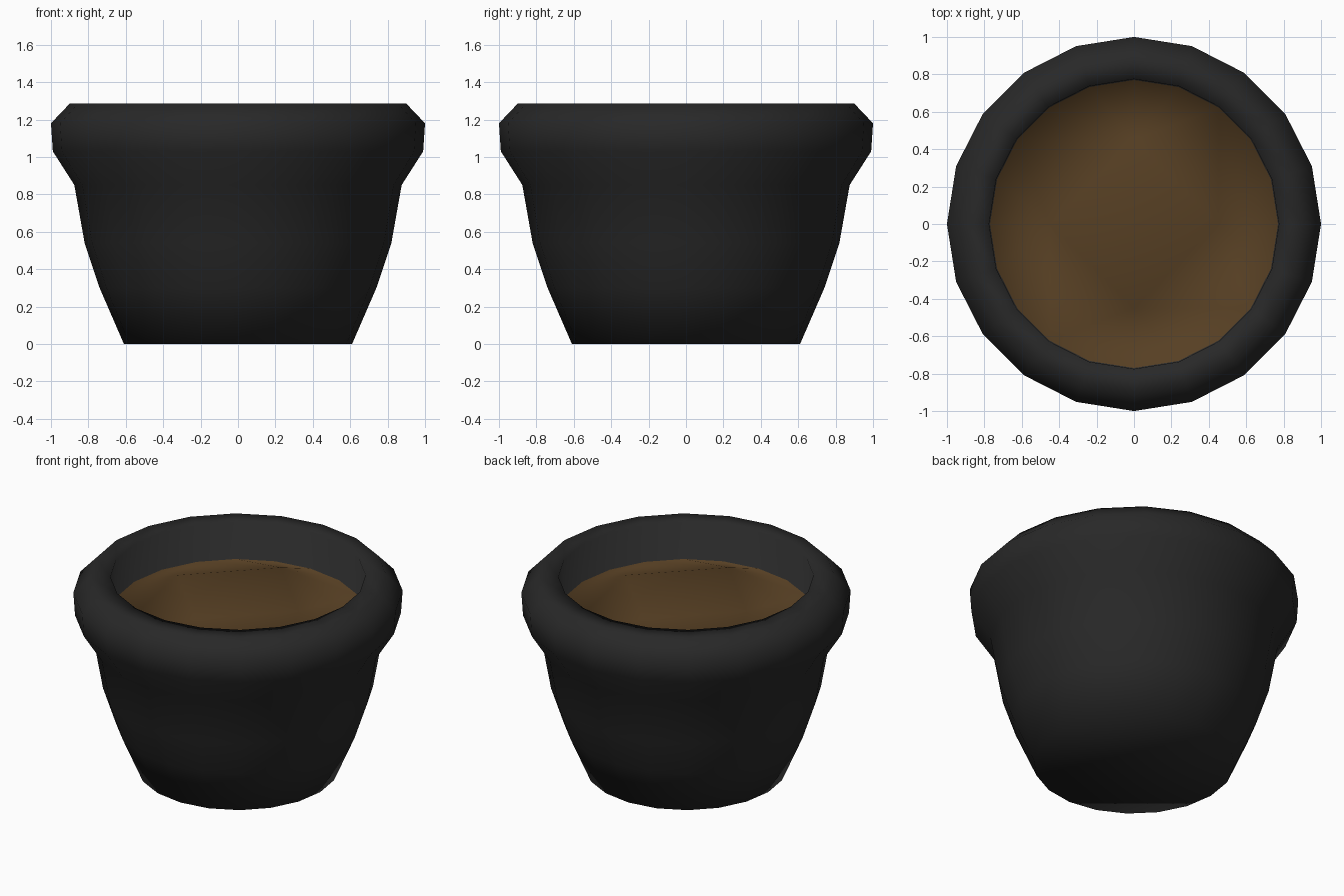
import bpy, bmesh, math

if "Cube" in bpy.data.objects:
    bpy.data.objects.remove(bpy.data.objects["Cube"])

SIDES = 20


def material(name, rgb):
    m = bpy.data.materials.new(name)
    m.diffuse_color = (*rgb, 1)
    m.use_nodes = True
    m.node_tree.nodes["Principled BSDF"].inputs["Base Color"].default_value = m.diffuse_color
    return m


def ring(bm, r, z, n=SIDES):
    return [bm.verts.new((r * math.cos(2 * math.pi * i / n),
                          r * math.sin(2 * math.pi * i / n), z)) for i in range(n)]


# Pot: base, tapered wall, flared rim and inside wall down to the soil
profile = [(0.61, 0), (0.74, 0.30), (0.82, 0.54), (0.875, 0.85), (0.99, 1.03),
           (1.0, 1.18), (0.9, 1.285), (0.775, 1.285), (0.77, 1.04)]
bm = bmesh.new()
rings = [ring(bm, r, z) for r, z in profile]
for a, b in zip(rings, rings[1:]):
    for i in range(SIDES):
        j = (i + 1) % SIDES
        bm.faces.new((a[i], a[j], b[j], b[i]))
bm.faces.new(rings[0][::-1])

# Soil: heaped mound closing the top, joined to the inside wall
edge = rings[-1]
inner = ring(bm, 0.45, 1.17, 4)
q = SIDES // 4
soil = [bm.faces.new(inner)]
for k in range(4):
    a, b = inner[k], inner[(k + 1) % 4]
    for i in range(q):
        e0, e1 = edge[k * q + i], edge[(k * q + i + 1) % SIDES]
        soil.append(bm.faces.new((a if i < 3 else b, e0, e1)))
        if i == 2:
            soil.append(bm.faces.new((a, e1, b)))
for f in soil:
    f.material_index = 1

bmesh.ops.recalc_face_normals(bm, faces=bm.faces[:])
for f in bm.faces:
    f.smooth = True
me = bpy.data.meshes.new("plant_pot")
bm.to_mesh(me)
bm.free()
me.materials.append(material("dark grey", (0.021, 0.021, 0.021)))
me.materials.append(material("brown soil", (0.094, 0.05, 0.017)))
bpy.context.collection.objects.link(bpy.data.objects.new("plant_pot", me))
